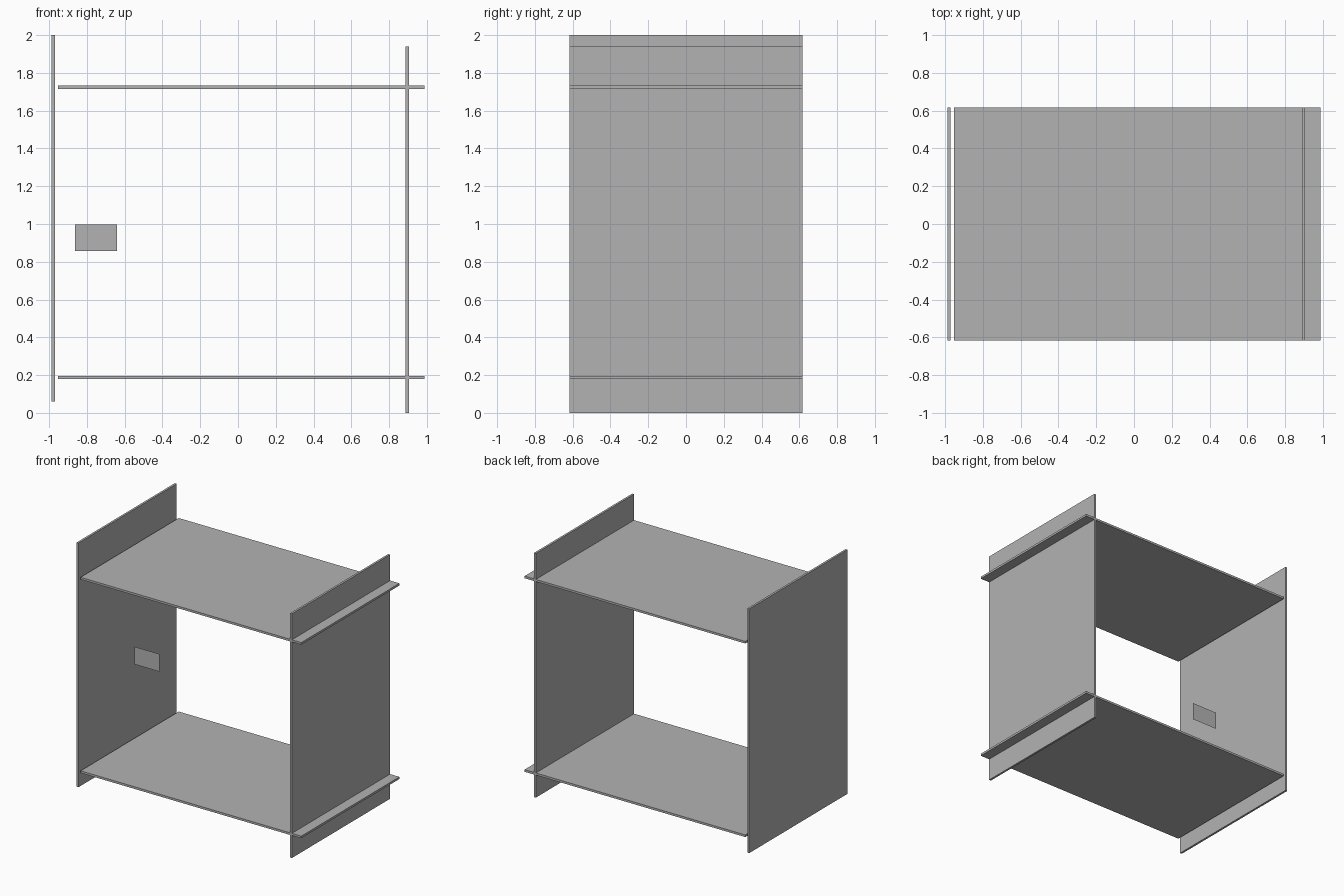
import bpy
import bmesh
from mathutils import Matrix, Vector

cube = bpy.data.objects.get("Cube")
if cube:
    bpy.data.objects.remove(cube, do_unlink=True)

HALF_DEPTH = 0.616
THICK = 0.017

# Single plain grey finish
grey = bpy.data.materials.new("plain grey")
grey.use_nodes = True
colour = (0.45, 0.45, 0.45, 1)
grey.diffuse_color = colour
grey.node_tree.nodes["Principled BSDF"].inputs["Base Color"].default_value = colour


def add_object(name, bm):
    mesh = bpy.data.meshes.new(name)
    bm.to_mesh(mesh)
    bm.free()
    mesh.materials.append(grey)
    obj = bpy.data.objects.new(name, mesh)
    bpy.context.collection.objects.link(obj)


def board(name, x0, x1, z0, z1):
    """Full-depth board given by its front outline."""
    bm = bmesh.new()
    size = Vector((x1 - x0, 2 * HALF_DEPTH, z1 - z0))
    centre = Vector(((x0 + x1) / 2, 0, (z0 + z1) / 2))
    matrix = Matrix.Translation(centre) @ Matrix.Diagonal(size).to_4x4()
    bmesh.ops.create_cube(bm, size=1, matrix=matrix)
    add_object(name, bm)


# Upright side panels, one set slightly higher than the other
board("right_panel", -0.987, -0.987 + THICK, 0.061, 2.0)
board("left_panel", 0.888, 0.888 + THICK, 0.0, 1.939)

# Shelves that pass through the left panel
board("bottom_shelf", -0.952, 0.987, 0.179, 0.179 + THICK)
board("top_shelf", -0.952, 0.987, 1.716, 1.716 + THICK)

# Small flat plate floating inside, facing the front
bm = bmesh.new()
corners = [(-0.862, 0.858), (-0.64, 0.858), (-0.64, 0.998), (-0.862, 0.998)]
bm.faces.new([bm.verts.new((x, -0.07, z)) for x, z in corners])
add_object("small_plate", bm)
